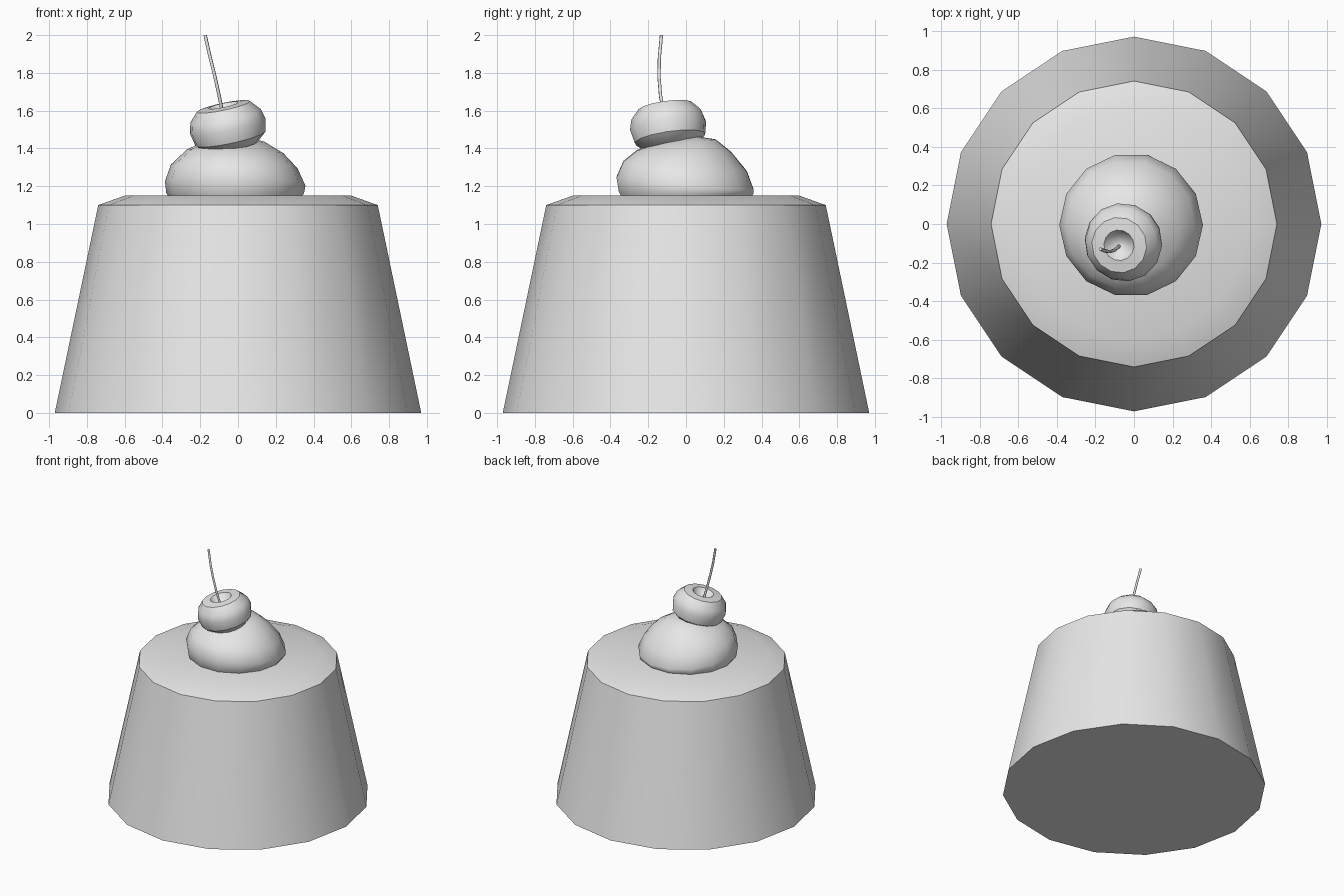
import bpy, bmesh, math
from mathutils import Vector

if "Cube" in bpy.data.objects:
    bpy.data.objects.remove(bpy.data.objects["Cube"])

grey = bpy.data.materials.new("plain grey")
grey.use_nodes = True
colour = (0.8, 0.8, 0.8, 1)
grey.diffuse_color = colour
grey.node_tree.nodes["Principled BSDF"].inputs["Base Color"].default_value = colour


def smooth(obj, degrees):
    bpy.ops.object.select_all(action="DESELECT")
    obj.select_set(True)
    bpy.context.view_layer.objects.active = obj
    bpy.ops.object.shade_smooth_by_angle(angle=math.radians(degrees))


def stack(name, rings, sides, degrees):
    """Skin rings of (centre x, centre y, z, radius, x slope, y slope)."""
    bm = bmesh.new()
    loops = []
    for cx, cy, z, r, sx, sy in rings:
        loop = []
        for i in range(sides):
            a = math.tau * i / sides
            x, y = r * math.cos(a), r * math.sin(a)
            loop.append(bm.verts.new((cx + x, cy + y, z + sx * x + sy * y)))
        loops.append(loop)
    for low, high in zip(loops, loops[1:]):
        for i in range(sides):
            j = (i + 1) % sides
            bm.faces.new((low[i], low[j], high[j], high[i]))
    bm.faces.new(loops[0][::-1])
    bm.faces.new(loops[-1])
    mesh = bpy.data.meshes.new(name)
    bm.to_mesh(mesh)
    bm.free()
    mesh.materials.append(grey)
    obj = bpy.data.objects.new(name, mesh)
    bpy.context.collection.objects.link(obj)
    smooth(obj, degrees)
    return obj


# Pudding: tapered body with a shallow chamfered top
stack("pudding", [(0, 0, z, r, 0, 0) for z, r in
                  [(0, 0.97), (1.1, 0.74), (1.15, 0.6)]], 16, 40)

# Whipped cream: slumped dollop with a slanting fold around its foot
stack("whipped_cream", [
    (-0.015, 0, 1.14, 0.35, 0, 0),
    (-0.015, 0, 1.165, 0.365, 0, -0.02),
    (-0.015, -0.005, 1.215, 0.372, -0.03, -0.09),
    (-0.02, -0.005, 1.305, 0.335, -0.03, -0.08),
    (-0.015, -0.01, 1.385, 0.255, -0.04, -0.02),
    (-0.01, 0.01, 1.44, 0.15, -0.03, 0.05),
    (-0.01, 0.01, 1.465, 0.04, 0, 0)], 14, 50)

# Cherry: leaning lathe with a dimple at the top
cherry = stack("cherry", [(0, 0, z, r, 0, 0) for r, z in [
    (0.06, -0.13), (0.14, -0.115), (0.19, -0.07), (0.205, 0), (0.19, 0.055),
    (0.145, 0.105), (0.08, 0.112), (0.055, 0.075), (0.015, 0.055)]], 14, 35)
cherry.location = (-0.055, -0.095, 1.52)
cherry.rotation_euler = Vector((-0.21, -0.14, 1)).to_track_quat("Z", "Y").to_euler()

# Stem: thin bowed tube
curve = bpy.data.curves.new("stem", "CURVE")
curve.dimensions = "3D"
curve.bevel_depth = 0.009
curve.bevel_resolution = 1
curve.use_fill_caps = True
path = [(-0.078, -0.115, 1.57), (-0.1, -0.135, 1.68), (-0.122, -0.143, 1.78),
        (-0.147, -0.141, 1.88), (-0.174, -0.13, 2.0)]
spline = curve.splines.new("POLY")
spline.points.add(len(path) - 1)
for point, co in zip(spline.points, path):
    point.co = (*co, 1)
curve.materials.append(grey)
stem = bpy.data.objects.new("stem", curve)
bpy.context.collection.objects.link(stem)
